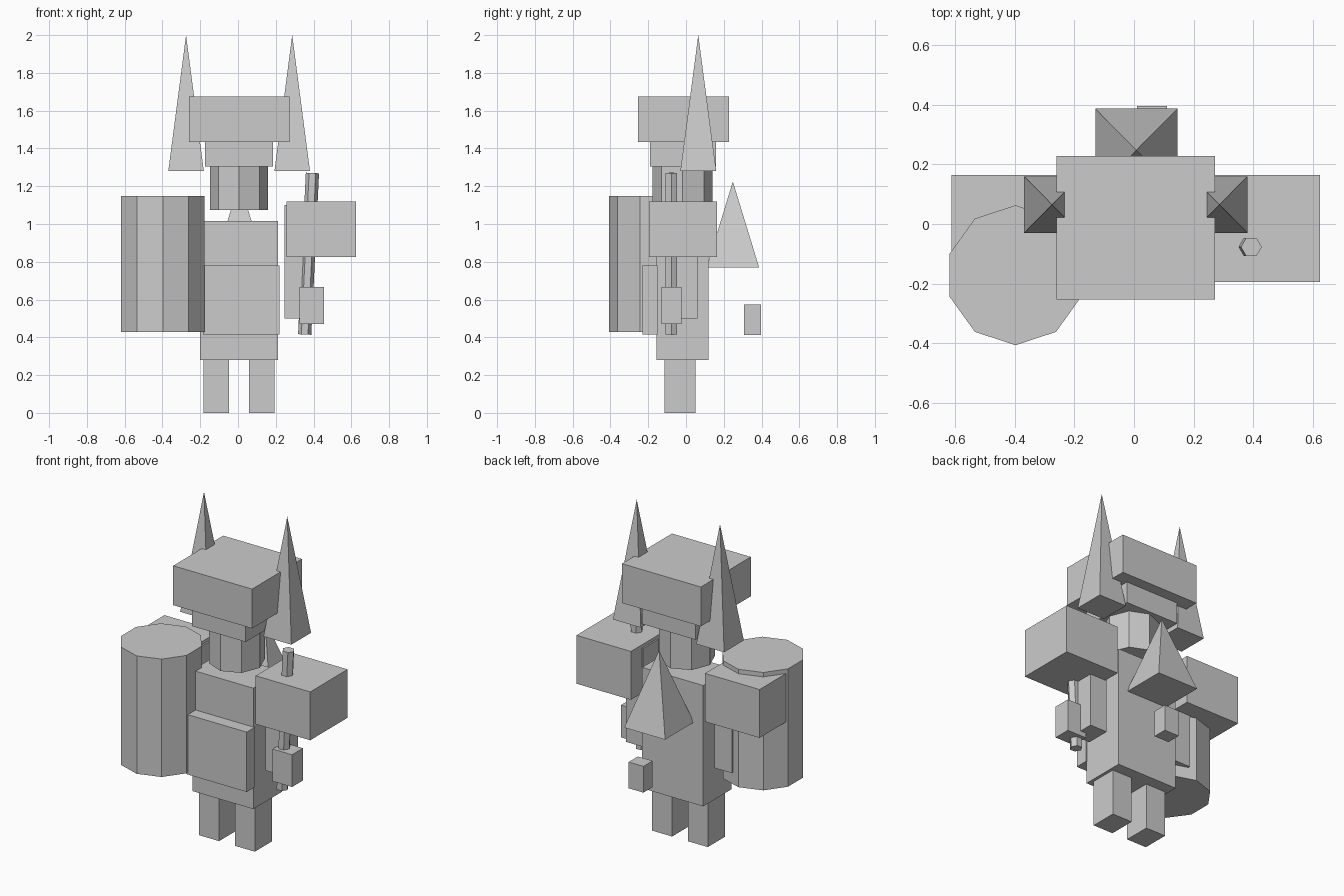
import bpy, bmesh, math
from mathutils import Matrix, Vector

if "Cube" in bpy.data.objects:
    bpy.data.objects.remove(bpy.data.objects["Cube"])

grey = bpy.data.materials.new("plain_grey")
grey.diffuse_color = (0.6, 0.6, 0.6, 1)
grey.use_nodes = True
grey.node_tree.nodes["Principled BSDF"].inputs["Base Color"].default_value = grey.diffuse_color


def finish(name, bm):
    me = bpy.data.meshes.new(name)
    bm.to_mesh(me)
    bm.free()
    me.materials.append(grey)
    ob = bpy.data.objects.new(name, me)
    bpy.context.collection.objects.link(ob)
    return ob


def box(name, x, y, z):
    """Box from its (min, max) range on each axis."""
    bm = bmesh.new()
    bmesh.ops.create_cube(bm, size=1)
    for v in bm.verts:
        v.co = [(r[0] + r[1]) / 2 + c * (r[1] - r[0]) for c, r in zip(v.co, (x, y, z))]
    return finish(name, bm)


def prism(name, sides, rx, ry, bottom, top, turn=0.0, tip=1.0):
    """Capped prism or pyramid (tip=0) between two points."""
    a, b = Vector(bottom), Vector(top)
    axis = b - a
    bm = bmesh.new()
    bmesh.ops.create_cone(bm, cap_ends=True, segments=sides, radius1=1,
                          radius2=tip, depth=axis.length,
                          matrix=Matrix.Rotation(turn, 4, 'Z'))
    place = (Matrix.Translation((a + b) / 2)
             @ Matrix.Rotation(math.atan2(axis.x, axis.z), 4, 'Y')
             @ Matrix.Diagonal((rx, ry, 1, 1)))
    bm.transform(place)
    return finish(name, bm)


def pyramid(name, cx, cy, half_x, half_y, z0, z1):
    s = math.sqrt(2)
    return prism(name, 4, half_x * s, half_y * s, (cx, cy, z0), (cx, cy, z1),
                 turn=math.pi / 4, tip=0.0)


MID = 0.006  # middle of the figure in x

# Paired parts: legs, arms, sleeves, horns
for side, s in (("left", -1), ("right", 1)):
    def span(a, b):
        return sorted((MID + s * a, MID + s * b))
    box(side + "_leg", span(0.053, 0.188), (-0.115, 0.05), (0, 0.28))
    box(side + "_arm", span(0.241, 0.358), (-0.09, 0.06), (0.50, 1.10))
    box(side + "_sleeve", span(0.25, 0.618), (-0.195, 0.165), (0.825, 1.12))
    pyramid(side + "_horn", MID + s * 0.281, 0.065, 0.094, 0.095, 1.28, 2.0)

# Body and apron
box("torso", (-0.20, 0.212), (-0.155, 0.12), (0.28, 1.017))
box("apron", (-0.185, 0.22), (-0.23, -0.15), (0.415, 0.78))

# Head and hat
prism("head", 8, 0.154, 0.159, (MID, -0.018, 1.075), (MID, -0.018, 1.31))
box("hat_band", (-0.176, 0.185), (-0.19, 0.16), (1.305, 1.44))
box("hat_top", (-0.26, 0.272), (-0.253, 0.228), (1.435, 1.675))

# Back ornament and hanging charm
pyramid("back_spike", 0.008, 0.248, 0.138, 0.139, 0.77, 1.225)
box("charm", (0.01, 0.11), (0.308, 0.396), (0.413, 0.573))

# Shield drum on one side
prism("drum", 10, 0.232, 0.235, (-0.398, -0.172, 0.428), (-0.398, -0.172, 1.147))

# Staff with its hand
prism("staff", 6, 0.035, 0.035, (0.353, -0.077, 0.415), (0.394, -0.077, 1.27),
      turn=math.pi / 2)
box("hand", (0.325, 0.456), (-0.13, -0.025), (0.47, 0.667))
